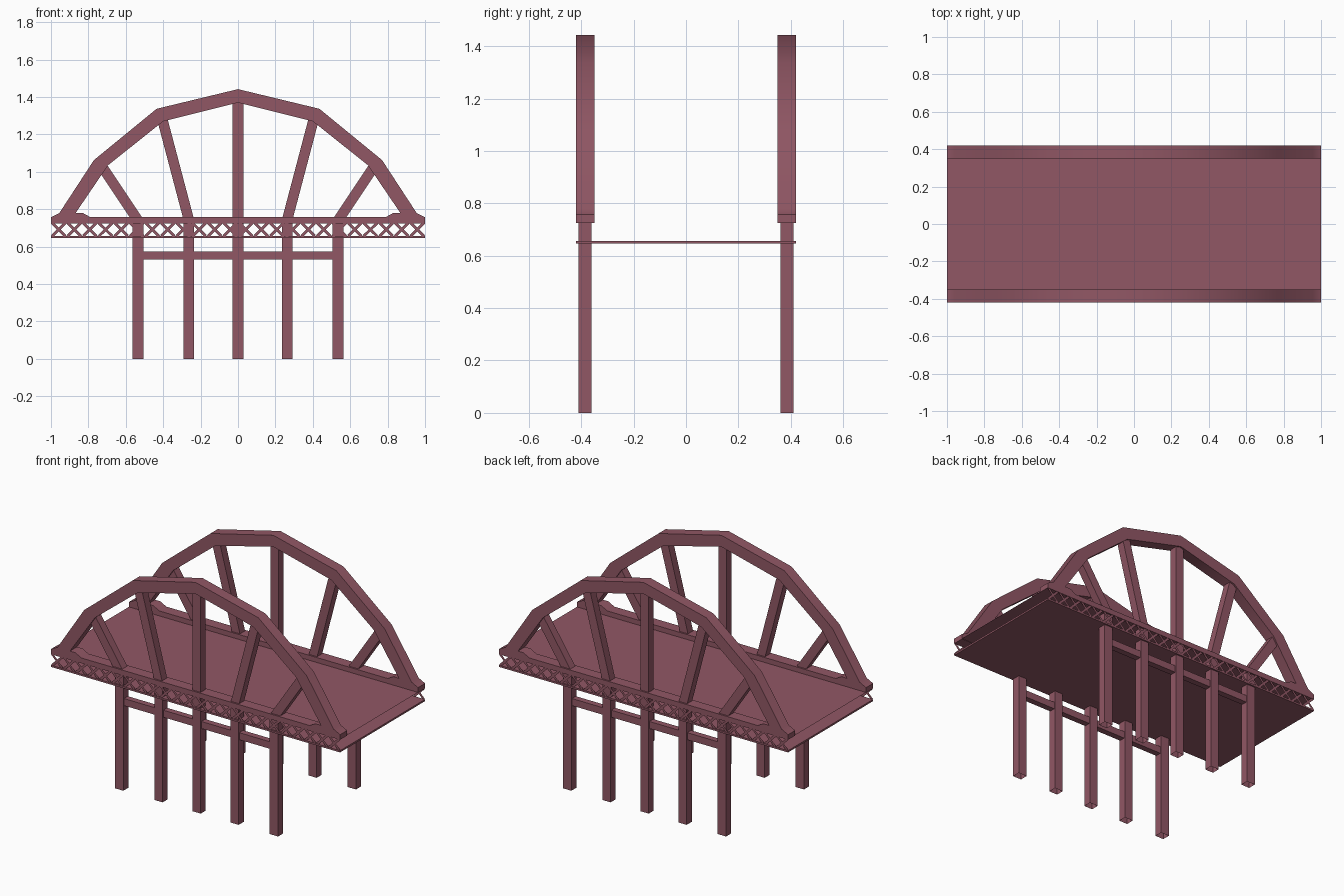
import bpy, bmesh, math
from mathutils import Vector

if "Cube" in bpy.data.objects:
    bpy.data.objects.remove(bpy.data.objects["Cube"])

mat = bpy.data.materials.new("dusty_red_paint")
mat.diffuse_color = (0.285, 0.096, 0.13, 1)
mat.use_nodes = True
mat.node_tree.nodes["Principled BSDF"].inputs["Base Color"].default_value = mat.diffuse_color
YC = 0.385  # centre line of each side truss


def finish(name, bm, mirror=True, smooth=False):
    bmesh.ops.recalc_face_normals(bm, faces=bm.faces)
    if smooth:  # blend gentle bends, keep corners sharp
        for f in bm.faces:
            f.smooth = True
        for e in bm.edges:
            e.smooth = e.calc_face_angle(0) < math.radians(30)
    me = bpy.data.meshes.new(name)
    bm.to_mesh(me)
    bm.free()
    ob = bpy.data.objects.new(name, me)
    me.materials.append(mat)
    bpy.context.collection.objects.link(ob)
    if mirror:
        ob.modifiers.new("other_side", 'MIRROR').use_axis = (False, True, False)
    return ob


def prism(bm, pts, depth, yc=-YC):
    """Extrude an xz outline along y."""
    f = bm.faces.new([bm.verts.new((x, yc - depth / 2, z)) for x, z in pts])
    if depth == 0:
        return
    new = bmesh.ops.extrude_face_region(bm, geom=[f])["geom"]
    bmesh.ops.translate(bm, vec=(0, depth, 0),
                        verts=[v for v in new if isinstance(v, bmesh.types.BMVert)])


def bar(bm, a, b, width, depth, yc=-YC):
    """Straight bar between two xz points."""
    a, b = Vector(a), Vector(b)
    d = (b - a).normalized()
    n = Vector((-d.y, d.x)) * width / 2
    prism(bm, [a - n, b - n, b + n, a + n], depth, yc)


# Lower deck plate
bm = bmesh.new()
prism(bm, [(-1, .646), (1, .646), (1, .657), (-1, .657)], 0.84, 0)
finish("lower_deck", bm, False)

# Upper road surface, a thin sheet level with the chord's underside
bm = bmesh.new()
bm.faces.new([bm.verts.new((x, y, .727)) for x, y in
              ((-1, -.415), (1, -.415), (1, .415), (-1, .415))])
finish("road_surface", bm, False)

# Arch with its flared feet
outer = [(-1, .725), (-1, .757), (-.955, .78), (-.77, 1.063), (-.435, 1.337)]
inner = [(-.79, .725), (-.79, .758), (-.83, .78), (-.868, .78), (-.695, 1.035), (-.40, 1.27)]
flip = lambda pts: [(-x, z) for x, z in reversed(pts)]
bm = bmesh.new()
prism(bm, outer + [(0, 1.442)] + flip(outer)
      + [(-x, z) for x, z in inner] + [(0, 1.37)] + inner[::-1], 0.07)
finish("arch", bm, smooth=True)

# Straight chord between the feet
bm = bmesh.new()
bar(bm, (-.79, .7415), (.79, .7415), .033, .07)
finish("bottom_chord", bm)

# Hangers fanning out to the arch
bm = bmesh.new()
bar(bm, (0, .74), (0, 1.40), .058, .05)
for s in (-1, 1):
    bar(bm, (s * .262, .74), (s * .407, 1.29), .055, .05)
    bar(bm, (s * .535, .74), (s * .728, 1.03), .055, .05)
finish("hangers", bm)

# Flat lattice of crossed strips along the outer edge of the deck
bm = bmesh.new()
n = 24
w = 2 / n
for i in range(n):
    x = -1 + i * w
    bar(bm, (x + .006, .656), (x + w - .006, .727), .015, 0, -.418)
    bar(bm, (x + .006, .727), (x + w - .006, .656), .015, 0, -.4175)
finish("lattice", bm)

# Support posts, open at the foot
bm = bmesh.new()
for x in (-.535, -.263, 0, .263, .535):
    bar(bm, (x, 0), (x, .735), .058, .05)
feet = [f for f in bm.faces if all(v.co.z < .001 for v in f.verts)]
bmesh.ops.delete(bm, geom=feet, context='FACES_ONLY')
finish("support_posts", bm)

# Horizontal brace joining the posts
bm = bmesh.new()
bar(bm, (-.53, .552), (.53, .552), .044, .038)
finish("post_brace", bm)
